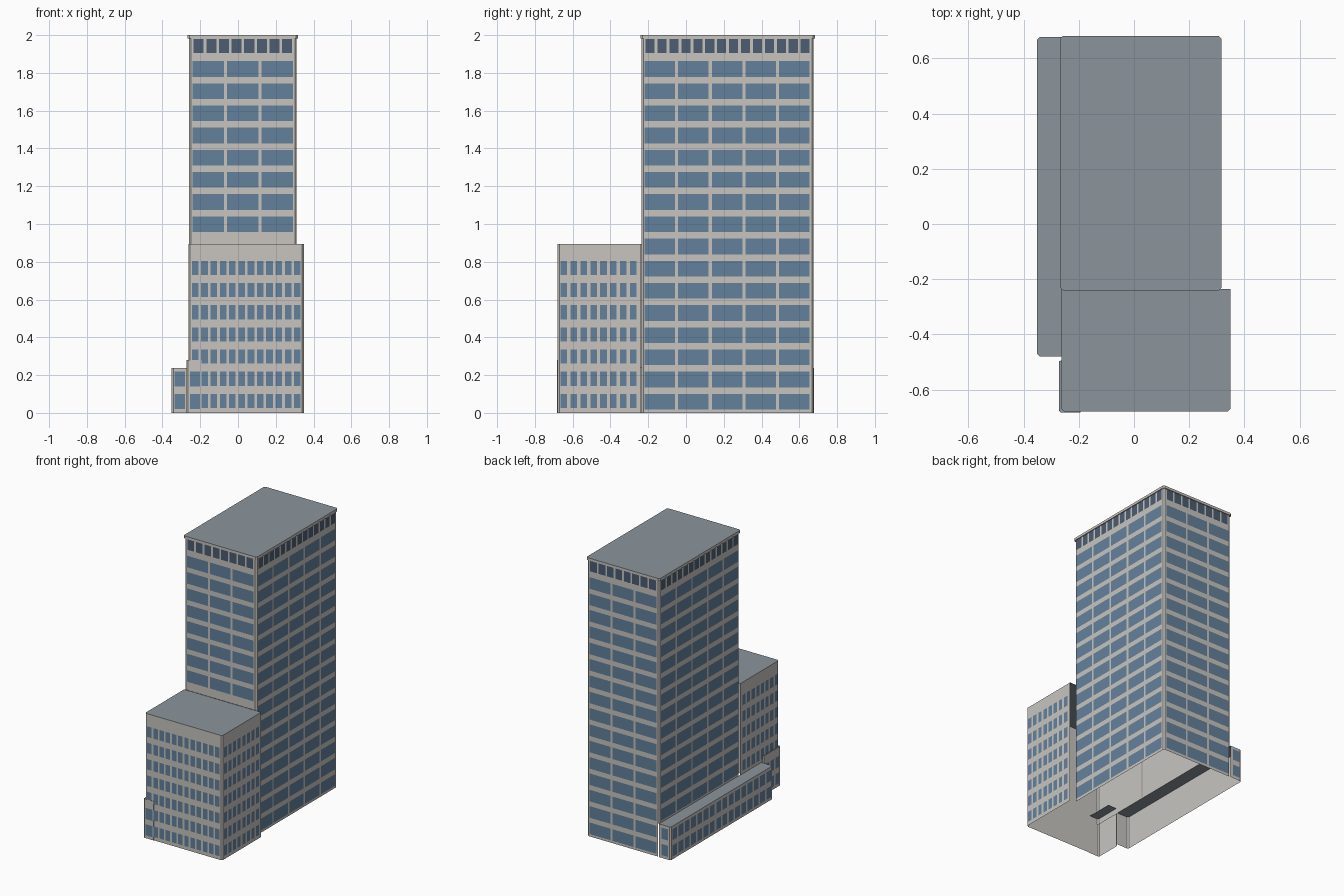
import bpy

cube = bpy.data.objects.get("Cube")
if cube:
    bpy.data.objects.remove(cube, do_unlink=True)


def material(name, rgb):
    m = bpy.data.materials.new(name)
    m.use_nodes = True
    m.diffuse_color = (*rgb, 1)
    m.node_tree.nodes["Principled BSDF"].inputs["Base Color"].default_value = (*rgb, 1)
    return m


WALL = material("pale stone", (0.58, 0.56, 0.53))
GLASS = material("blue glass", (0.127, 0.22, 0.335))
DARK = material("dark glass", (0.072, 0.11, 0.17))
ROOF = material("grey roof", (0.26, 0.3, 0.33))


def mesh_object(name, faces, mat):
    """Make an object from a list of faces, each a list of points."""
    verts = [p for f in faces for p in f]
    index, n = [], 0
    for f in faces:
        index.append(list(range(n, n + len(f))))
        n += len(f)
    me = bpy.data.meshes.new(name)
    me.from_pydata(verts, [], index)
    me.materials.append(mat)
    ob = bpy.data.objects.new(name, me)
    bpy.context.collection.objects.link(ob)
    return ob


def chamfered(x0, x1, y0, y1, c=0.01):
    """Counter-clockwise outline, starting at the front left corner."""
    return [(x0, y0 + c), (x0 + c, y0), (x1 - c, y0), (x1, y0 + c),
            (x1, y1 - c), (x1 - c, y1), (x0 + c, y1), (x0, y1 - c)]


def walls(name, path, z0, z1, closed=False):
    pts = path + path[:1] if closed else path
    return mesh_object(name, [[(*a, z0), (*b, z0), (*b, z1), (*a, z1)]
                              for a, b in zip(pts, pts[1:])], WALL)


def roof(name, path, z):
    return mesh_object(name, [[(*p, z) for p in path]], ROOF)


def windows(name, side, plane, a0, a1, count, gap, rows, mat=GLASS):
    """Rows of panes just proud of a wall; side is front, back, left or right."""
    faces = []
    width = (a1 - a0 - gap * (count - 1)) / count
    out = plane + (0.002 if side in ("back", "right") else -0.002)
    for z0, z1 in rows:
        for i in range(count):
            a = a0 + i * (width + gap)
            ends = [a, a + width]
            if side in ("back", "left"):
                ends.reverse()
            pts = [(ends[0], z0), (ends[1], z0), (ends[1], z1), (ends[0], z1)]
            if side in ("front", "back"):
                faces.append([(p, out, z) for p, z in pts])
            else:
                faces.append([(out, p, z) for p, z in pts])
    return mesh_object(name, faces, mat)


def storeys(first, last, height):
    return [(0.101 + k * 0.1174 - height, 0.101 + k * 0.1174)
            for k in range(first, last + 1)]


# Main dimensions
TX0, TX1, TY0, TY1 = -0.26, 0.311, -0.235, 0.676      # tower
BX0, BX1, BY0, BY1 = -0.263, 0.35, -0.68, -0.24       # front block
AX0, AY0, AY1 = -0.352, -0.48, 0.678                  # side annex
BLOCK_TOP, ANNEX_TOP, CORNER_TOP = 0.895, 0.238, 0.28

# Tower: full ring above the block, open to the block and annex below
tower = chamfered(TX0, TX1, TY0, TY1)
walls("tower_upper_walls", tower, BLOCK_TOP, 2.0, closed=True)
walls("tower_lower_walls", tower[2:7], 0, BLOCK_TOP)
walls("tower_lower_left_wall", tower[6:] + tower[:1], ANNEX_TOP, BLOCK_TOP)

# Tower roof with a thin projecting rim
rim = chamfered(TX0 - 0.007, TX1 + 0.006, TY0 - 0.006, TY1 + 0.006)
walls("tower_roof_rim", rim, 1.982, 2.0, closed=True)
mesh_object("tower_rim_underside", [[(*p, 1.982) for p in reversed(rim)]], WALL)
roof("tower_roof", rim, 2.0)

# Front block, open behind where it joins the tower
block = chamfered(BX0, BX1, BY0, BY1)
walls("block_walls", block[1:4] + [(BX1, BY1)], 0, BLOCK_TOP)
walls("block_left_wall", [(BX0, TY0)] + block[:2], ANNEX_TOP, BLOCK_TOP)
roof("block_roof", block[:4] + [(BX1, BY1 + 0.004), (BX0, BY1 + 0.004)], BLOCK_TOP)

# Low annex along the left of the tower
annex = chamfered(AX0, TX0, AY0, AY1)
walls("annex_walls", [(TX0, AY1), annex[6], annex[7], annex[0], annex[1], (TX0, AY0)],
      0, ANNEX_TOP)
roof("annex_roof", [annex[0], annex[1], (TX0, AY0), (TX0, AY1), annex[6], annex[7]],
     ANNEX_TOP)

# Small corner bay on the front block
CX0, CX1, CY0, CY1 = -0.272, -0.193, -0.683, -0.49
bay = chamfered(CX0, CX1, CY0, CY1, 0.006)
bay_path = [(BX0, CY1), bay[7], bay[0], bay[1], (CX1, CY0), (CX1, BY0)]
walls("corner_bay_walls", bay_path, 0, CORNER_TOP)
roof("corner_bay_roof", [bay[0], bay[1], (CX1, CY0), (CX1, CY1), bay[7]], CORNER_TOP)

# Tower windows
wide = 0.083
crown = [(1.905, 1.98)]
for side, plane, first in (("front", TY0, 8), ("back", TY1, 0)):
    windows("tower_" + side + "_windows", side, plane, -0.24, 0.29, 3, 0.016,
            storeys(first, 15, wide))
    windows("tower_" + side + "_crown_windows", side, plane, -0.235, 0.287, 8, 0.0135,
            crown, DARK)
for side, plane, first in (("right", TX1, 0), ("left", TX0, 2)):
    windows("tower_" + side + "_windows", side, plane, -0.22, 0.655, 5, 0.016,
            storeys(first, 15, wide))
    windows("tower_" + side + "_crown_windows", side, plane, -0.214, 0.655, 14, 0.015,
            crown, DARK)

# Front block windows: the bay replaces the first column on two storeys
narrow = 0.075
windows("block_front_windows", "front", BY0, -0.244, 0.332, 12, 0.014,
        storeys(2, 6, narrow))
windows("block_front_low_windows", "front", BY0, -0.1948, 0.332, 11, 0.014,
        storeys(0, 1, narrow))
windows("block_right_windows", "right", BX1, -0.664, -0.262, 8, 0.018,
        storeys(0, 6, narrow))
windows("block_left_windows", "left", BX0, -0.664, -0.262, 8, 0.018,
        storeys(2, 6, narrow))

# Annex and bay windows
low = storeys(0, 1, 0.08)
windows("annex_front_windows", "front", AY0, -0.335, -0.28, 1, 0, low)
windows("annex_back_windows", "back", AY1, -0.335, -0.28, 1, 0, low)
windows("annex_left_windows", "left", AX0, -0.46, 0.66, 16, 0.018, low)
windows("bay_front_windows", "front", CY0, -0.255, -0.2, 1, 0, low)
windows("bay_left_windows", "left", CX0, -0.664, -0.508, 3, 0.018, low)
